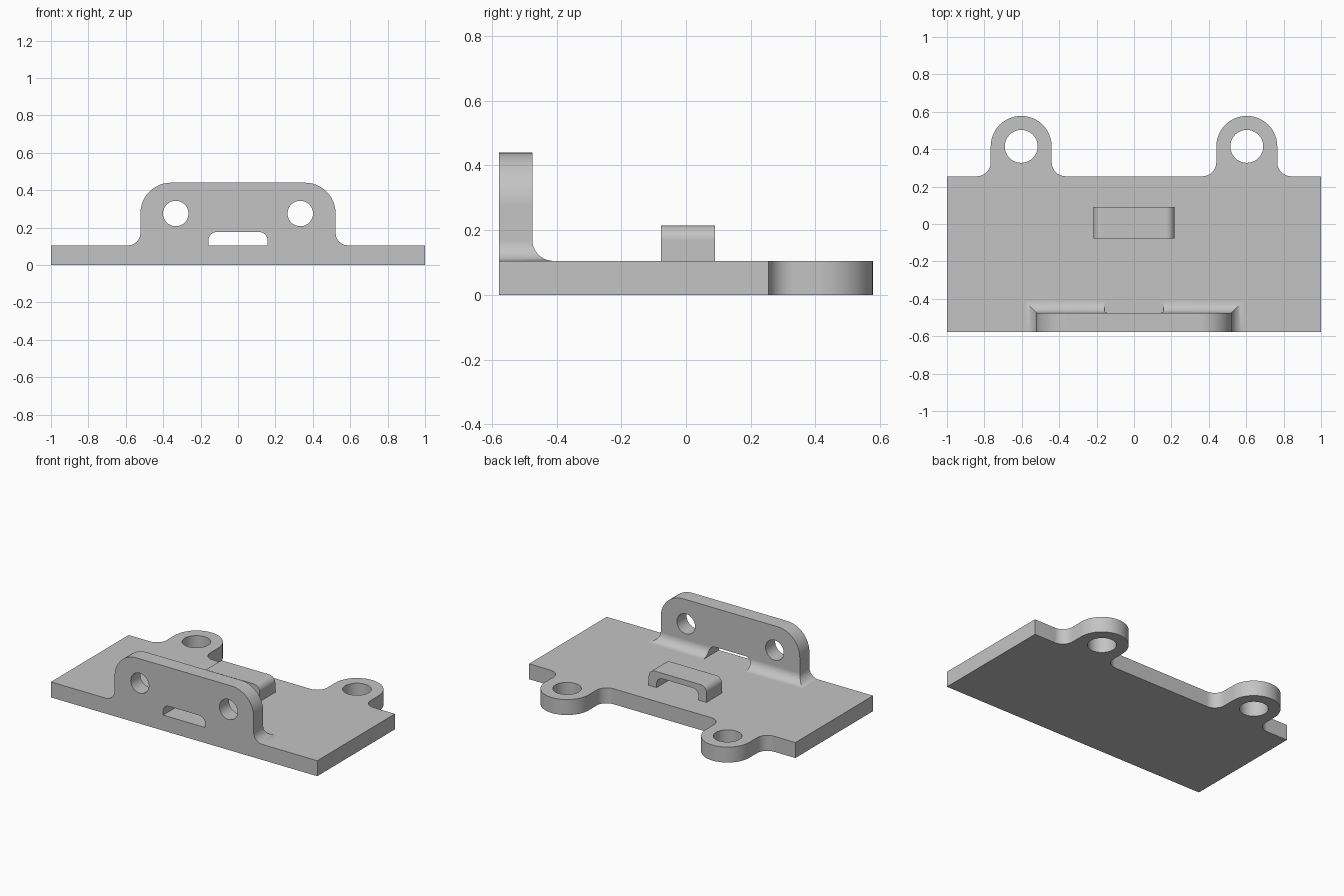
import bpy, bmesh, math
from mathutils import Vector

cube = bpy.data.objects.get("Cube")
if cube:
    bpy.data.objects.remove(cube, do_unlink=True)

FRONT, BACK = -0.578, 0.578
PLATE_TOP, WALL_TOP = 0.105, 0.44
WALL_BACK, WALL_HALF = -0.475, 0.522
SUNK = 0.05            # depth at which joined parts start inside the plate
FILLET = 0.065

grey = bpy.data.materials.new("plain grey")
grey.use_nodes = True
grey.diffuse_color = (0.55, 0.55, 0.55, 1)
grey.node_tree.nodes["Principled BSDF"].inputs["Base Color"].default_value = grey.diffuse_color


def rounded(corners, steps=12):
    """Outline of right-angled corners (x, y, radius)."""
    out = []
    for i, (x, y, r) in enumerate(corners):
        p = Vector((x, y))
        if r == 0:
            out.append(p)
            continue
        u = (Vector(corners[i - 1][:2]) - p).normalized()
        v = (Vector(corners[(i + 1) % len(corners)][:2]) - p).normalized()
        c = p + (u + v) * r
        for k in range(steps + 1):
            t = math.pi / 2 * k / steps
            q = c - v * r * math.cos(t) - u * r * math.sin(t)
            if not out or (q - out[-1]).length > 1e-4:
                out.append(q)
    return out


def circle(x, y, r, n=48):
    return [Vector((x + r * math.cos(2 * math.pi * k / n),
                    y + r * math.sin(2 * math.pi * k / n))) for k in range(n)]


def loft(name, rings):
    """Closed solid through a stack of rings."""
    bm = bmesh.new()
    loops = [[bm.verts.new(p) for p in ring] for ring in rings]
    n = len(loops[0])
    for a, b in zip(loops, loops[1:]):
        for i in range(n):
            j = (i + 1) % n
            bm.faces.new((a[i], a[j], b[j], b[i]))
    bm.faces.new(loops[0][::-1])
    bm.faces.new(loops[-1])
    bmesh.ops.recalc_face_normals(bm, faces=bm.faces)
    mesh = bpy.data.meshes.new(name)
    bm.to_mesh(mesh)
    bm.free()
    mesh.materials.append(grey)
    obj = bpy.data.objects.new(name, mesh)
    bpy.context.collection.objects.link(obj)
    return obj


def prism_z(name, outline, lo, hi):
    return loft(name, [[(p.x, p.y, z) for p in outline] for z in (lo, hi)])


def prism_y(name, outline, lo, hi):
    return loft(name, [[(p.x, y, p.y) for p in outline] for y in (lo, hi)])


def combine(target, tool, operation):
    mod = target.modifiers.new("join", 'BOOLEAN')
    mod.operation, mod.solver, mod.object = operation, 'EXACT', tool
    bpy.context.view_layer.objects.active = target
    bpy.ops.object.modifier_apply(modifier=mod.name)
    bpy.data.objects.remove(tool, do_unlink=True)


def arch(half, bottom, top, r):
    return rounded([(-half, bottom, 0), (half, bottom, 0), (half, top, r), (-half, top, r)])


# Base plate with two rear ears
EAR_X, EAR_R, EDGE, EAR_FILLET = 0.603, 0.163, 0.255, 0.075
side = [(1, FRONT, 0), (1, EDGE, 0),
        (EAR_X + EAR_R, EDGE, EAR_FILLET), (EAR_X + EAR_R, BACK, EAR_R),
        (EAR_X - EAR_R, BACK, EAR_R), (EAR_X - EAR_R, EDGE, EAR_FILLET)]
outline = side + [(-x, y, r) for x, y, r in reversed(side)]
body = prism_z("bracket_body", rounded(outline), 0, PLATE_TOP)
for s in (-1, 1):
    combine(body, prism_z("ear_hole", circle(s * EAR_X, BACK - EAR_R, 0.088), -0.1, 0.3), 'DIFFERENCE')

# Upright front wall with screw holes
wall = prism_y("front_wall", arch(WALL_HALF, SUNK, WALL_TOP, 0.165), FRONT, WALL_BACK)

# Concave fillet round the foot of the wall, mitred at the corners
rings = []
levels = [(SUNK, FILLET)]
for k in range(11):
    t = math.pi / 2 * k / 10
    levels.append((PLATE_TOP + FILLET * (1 - math.cos(t)), FILLET * (1 - math.sin(t))))
for z, d in levels:
    w, b = WALL_HALF + d, WALL_BACK + d
    rings.append([(-w, FRONT, z), (w, FRONT, z), (w, b, z), (-w, b, z)])
combine(wall, loft("wall_fillet", rings), 'UNION')
for s in (-1, 1):
    combine(wall, prism_y("screw_hole", circle(s * 0.333, 0.275, 0.068), -0.8, -0.3), 'DIFFERENCE')

# Strap loop in the middle of the plate
loop = prism_y("strap_loop", arch(0.217, SUNK, 0.214, 0.045), -0.077, 0.09)

# Matching strap slot through wall and loop, then join everything
for part in (wall, loop):
    combine(part, prism_y("strap_slot", arch(0.158, 0, 0.176, 0.045), -0.8, 0.3), 'DIFFERENCE')
    combine(body, part, 'UNION')

# Smooth curved faces, crisp edges
bpy.ops.object.select_all(action='DESELECT')
body.select_set(True)
bpy.context.view_layer.objects.active = body
bpy.ops.object.shade_smooth_by_angle(angle=math.radians(30))
weighted = body.modifiers.new("even shading", 'WEIGHTED_NORMAL')
weighted.keep_sharp = True
